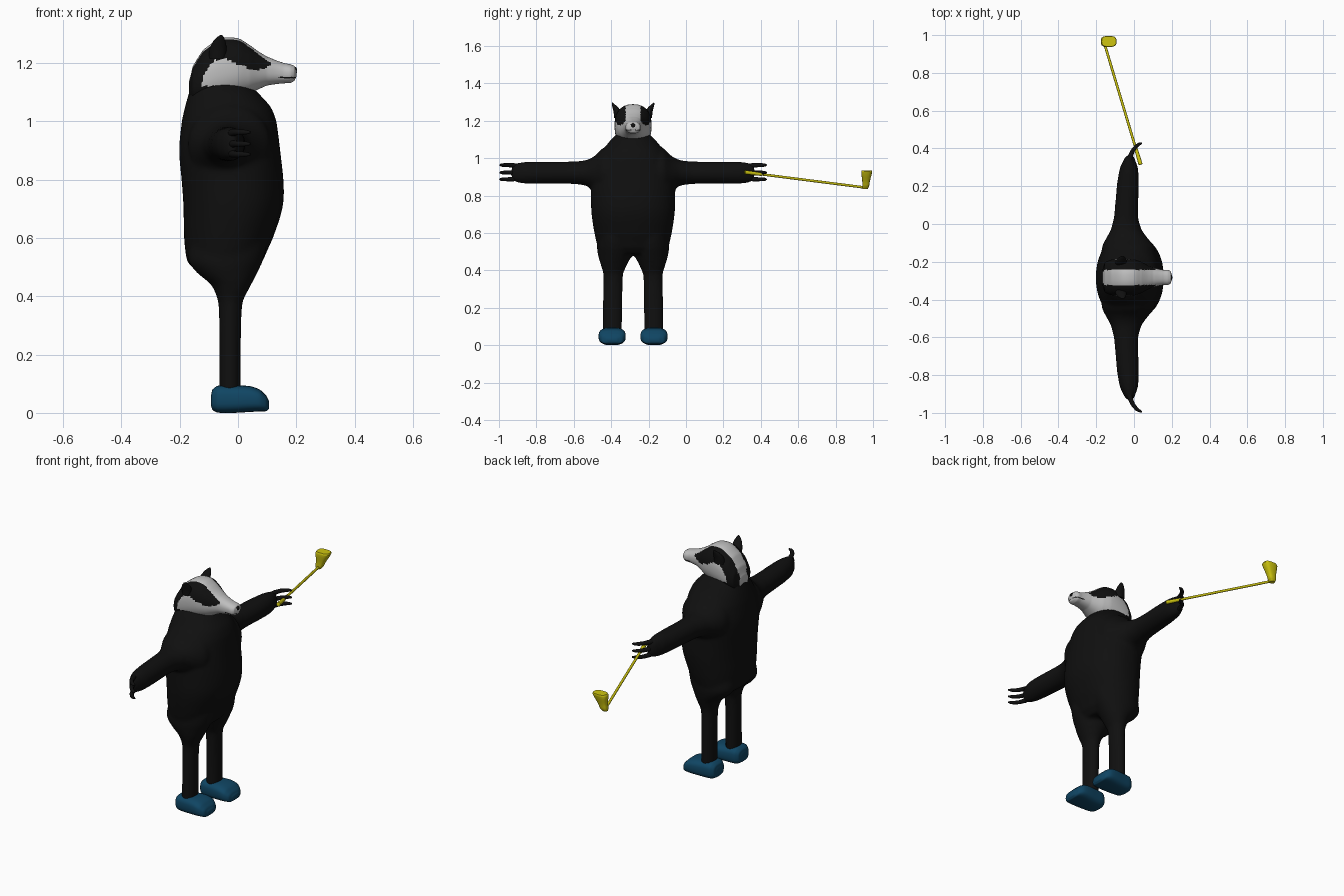
import bpy, bmesh, math
from mathutils import Vector

if "Cube" in bpy.data.objects:
    bpy.data.objects.remove(bpy.data.objects["Cube"])

CY = -0.283  # body centre line


def material(name, rgb):
    m = bpy.data.materials.new(name)
    m.diffuse_color = (*rgb, 1)
    m.use_nodes = True
    m.node_tree.nodes["Principled BSDF"].inputs["Base Color"].default_value = m.diffuse_color
    return m


black = material("black fur", (0.005, 0.005, 0.005))
white = material("white fur", (0.52, 0.52, 0.52))
blue = material("blue shoe", (0.005, 0.06, 0.125))
yellow = material("yellow metal", (0.62, 0.56, 0.005))


def spline(rows, steps):
    """Smoothly interpolate rows of numbers."""
    out = []
    for i in range(len(rows) - 1):
        a, b, c, d = (rows[max(0, min(len(rows) - 1, i + k))] for k in (-1, 0, 1, 2))
        for s in range(steps):
            t = s / steps
            row = [0.5 * (2 * q + (r - p) * t + (2 * p - 5 * q + 4 * r - w) * t * t
                          + (3 * q - p - 3 * r + w) * t ** 3)
                   for p, q, r, w in zip(a, b, c, d)]
            row[0] = b[0] + (c[0] - b[0]) * t
            out.append(row)
    return out + [rows[-1]]


def loft(bm, rows, axis, n=32, steps=4, power=2.0):
    """Skin of (super)ellipses; rows are (t, centre1, radius1, centre2, radius2)."""
    rings = []
    for t, c1, r1, c2, r2 in spline(rows, steps):
        ring = []
        for k in range(n):
            a = 2 * math.pi * k / n
            u, v = (math.copysign(abs(f) ** (2 / power), f) for f in (math.cos(a), math.sin(a)))
            p = [c1 + r1 * u, c2 + r2 * v]
            p.insert(axis, t)
            ring.append(bm.verts.new(p))
        rings.append(ring)
    for a, b in zip(rings, rings[1:]):
        for k in range(n):
            bm.faces.new((a[k], a[(k + 1) % n], b[(k + 1) % n], b[k]))
    bm.faces.new(rings[0])
    bm.faces.new(rings[-1])


def finish(bm, name, mats, angle=60):
    bmesh.ops.recalc_face_normals(bm, faces=bm.faces)
    me = bpy.data.meshes.new(name)
    bm.to_mesh(me)
    bm.free()
    ob = bpy.data.objects.new(name, me)
    bpy.context.collection.objects.link(ob)
    for m in mats:
        me.materials.append(m)
    bpy.ops.object.select_all(action='DESELECT')
    ob.select_set(True)
    bpy.context.view_layer.objects.active = ob
    bpy.ops.object.shade_smooth_by_angle(angle=math.radians(angle))
    return ob


def tube(name, points, mat, res=3):
    """Round tube through (x, y, z, radius) points."""
    cu = bpy.data.curves.new(name, 'CURVE')
    cu.dimensions = '3D'
    cu.bevel_depth = 1
    cu.bevel_resolution = res
    cu.use_fill_caps = True
    sp = cu.splines.new('POLY')
    sp.points.add(len(points) - 1)
    for q, p in zip(sp.points, points):
        q.co = (*p[:3], 1)
        q.radius = p[3]
    cu.materials.append(mat)
    ob = bpy.data.objects.new(name, cu)
    bpy.context.collection.objects.link(ob)
    bpy.ops.object.select_all(action='DESELECT')
    ob.select_set(True)
    bpy.context.view_layer.objects.active = ob
    bpy.ops.object.convert(target='MESH')
    bpy.ops.object.shade_smooth_by_angle(angle=math.radians(60))


def span(rows):
    """(z, xmin, xmax, y centre, y half) to loft rows."""
    return [(z, (a + b) / 2, (b - a) / 2, c, h) for z, a, b, c, h in rows]


# Body: torso, legs and arms fused into one soft skin
bm = bmesh.new()
loft(bm, span([(0.49, -0.15, 0.06, CY, 0.15), (0.52, -0.175, 0.085, CY, 0.187),
               (0.60, -0.185, 0.12, CY, 0.207), (0.70, -0.187, 0.152, CY, 0.222),
               (0.78, -0.192, 0.157, CY, 0.225), (0.90, -0.202, 0.145, CY, 0.222),
               (1.00, -0.193, 0.132, CY, 0.19), (1.05, -0.182, 0.112, CY, 0.158),
               (1.10, -0.168, 0.068, CY, 0.118), (1.13, -0.158, 0.035, CY, 0.09)]), 2, 40, 4, 2.2)
for s in (-1, 1):
    loft(bm, span([(0.04, -0.065, 0.01, CY + s * .111, 0.052), (0.25, -0.065, 0.01, CY + s * .109, 0.052),
                   (0.38, -0.068, 0.016, CY + s * .106, 0.053), (0.44, -0.092, 0.045, CY + s * .102, 0.074),
                   (0.48, -0.14, 0.066, CY + s * .097, 0.09), (0.52, -0.17, 0.085, CY + s * .095, 0.098),
                   (0.58, -0.165, 0.10, CY + s * .09, 0.10)]), 2)
    loft(bm, [(CY + s * d, cx, rx, cz, rz) for d, cx, rx, cz, rz in (
        (.08, -.03, .14, .93, .13), (.16, -.03, .14, .92, .135), (.205, -.037, .112, .917, .095),
        (.25, -.041, .083, .921, .069), (.32, -.042, .064, .922, .06), (.50, -.032, .058, .922, .059),
        (.58, -.027, .048, .922, .058), (.63, -.024, .028, .922, .05), (.65, -.02, .014, .922, .036))], 1)
body = finish(bm, "body", [black])
rm = body.modifiers.new("fuse", 'REMESH')
rm.mode = 'VOXEL'
rm.voxel_size = 0.01
rm.use_smooth_shade = True
sm = body.modifiers.new("soften", 'SMOOTH')
sm.factor = 0.5
sm.iterations = 6

# Clawed fingers
for s, side in ((-1, "right"), (1, "left")):
    for i, dz in enumerate((-0.036, 0, 0.04)):
        tube(f"{side}_finger_{i + 1}",
             [(x, CY + s * d, 0.923 + dz * k, r) for x, d, k, r in (
                 (-.03, .59, .8, .014), (-.02, .64, .95, .013), (-.006, .672, 1, .011),
                 (.012, .695, 1, .010), (.028, .706, 1, .008), (.042, .712, 1, .004))], black)

# Head with painted stripes
bm = bmesh.new()
loft(bm, [(x, CY, w, (lo + hi) / 2, (hi - lo) / 2) for x, lo, hi, w in (
    (-.168, 1.08, 1.14, .04), (-.155, 1.06, 1.19, .078), (-.12, 1.05, 1.245, .094),
    (-.06, 1.06, 1.284, .099), (0, 1.08, 1.285, .096), (.04, 1.095, 1.262, .082),
    (.07, 1.11, 1.24, .066), (.10, 1.123, 1.222, .052), (.15, 1.13, 1.203, .041),
    (.18, 1.132, 1.196, .040), (.194, 1.14, 1.19, .032), (.2, 1.153, 1.178, .015))], 0, 80, 8, 2.3)
CHEEK = [(-.125, 1.13), (-.11, 1.175), (-.08, 1.21), (-.045, 1.215), (0, 1.195), (.05, 1.178),
         (.09, 1.178), (.115, 1.197)]


def cheek_height(x):
    for (x0, z0), (x1, z1) in zip(CHEEK, CHEEK[1:]):
        if x0 <= x <= x1:
            return z0 + (z1 - z0) * (x - x0) / (x1 - x0)
    return 0 if x < 0 else 2


for f in bm.faces:
    x, y, z = f.calc_center_median()
    y = abs(y - CY)
    crown = y < 0.040 and z > 1.16 or y < 0.03 and x < -0.12 and z > 1.09
    cheek = z < cheek_height(x) and z > (1.12 if x < 0 else 1.09)
    mouth = x > 0.14 and abs(z - 1.150) < 0.0022 and y > 0.01
    f.material_index = 0 if mouth or not (crown or cheek) else 1
finish(bm, "head", [black, white], 75)

# Nose pad
bm = bmesh.new()
bmesh.ops.create_uvsphere(bm, u_segments=16, v_segments=10, radius=1)
for v in bm.verts:
    v.co = Vector((0.195 + v.co.x * .008, CY + v.co.y * .015, 1.174 + v.co.z * .013))
finish(bm, "nose", [black])

# Pointed ears
for s, side in ((-1, "right"), (1, "left")):
    bm = bmesh.new()
    loft(bm, [(1.215, -.07, .03, CY + s * .075, .026), (1.25, -.068, .029, CY + s * .084, .021),
              (1.275, -.064, .021, CY + s * .097, .014), (1.29, -.06, .011, CY + s * .107, .007),
              (1.297, -.058, .003, CY + s * .111, .002)], 2, 16, 3)
    finish(bm, side + "_ear", [black])

# Shoes
for s, side in ((-1, "right"), (1, "left")):
    bm = bmesh.new()
    loft(bm, [(x, CY + s * .112, w, (lo + hi) / 2, (hi - lo) / 2) for x, lo, hi, w in (
        (-.093, .025, .06, .025), (-.088, .01, .08, .046), (-.07, .001, .093, .060), (-.02, 0, .094, .066),
        (.04, .003, .092, .072), (.075, .005, .08, .070), (.098, .006, .058, .055), (.107, .014, .04, .028))],
        0, 32, 4, 3)
    finish(bm, side + "_shoe", [blue])

# Golf club: shaft, grip and head
grip, heel = Vector((0.035, 0.315, 0.925)), Vector((-0.157, 0.957, 0.843))
tube("club_shaft", [(*grip, .007), (*heel, .007)], yellow)
tube("club_grip", [(*grip, .011), (*grip.lerp(heel, 0.14), .009)], yellow)
bm = bmesh.new()
loft(bm, [(.836, -.158, .014, .958, .014), (.85, -.154, .021, .961, .018), (.88, -.146, .027, .963, .021),
          (.925, -.135, .041, .966, .029), (.935, -.133, .038, .967, .027)], 2, 20, 3, 3)
finish(bm, "club_head", [yellow], 40)
